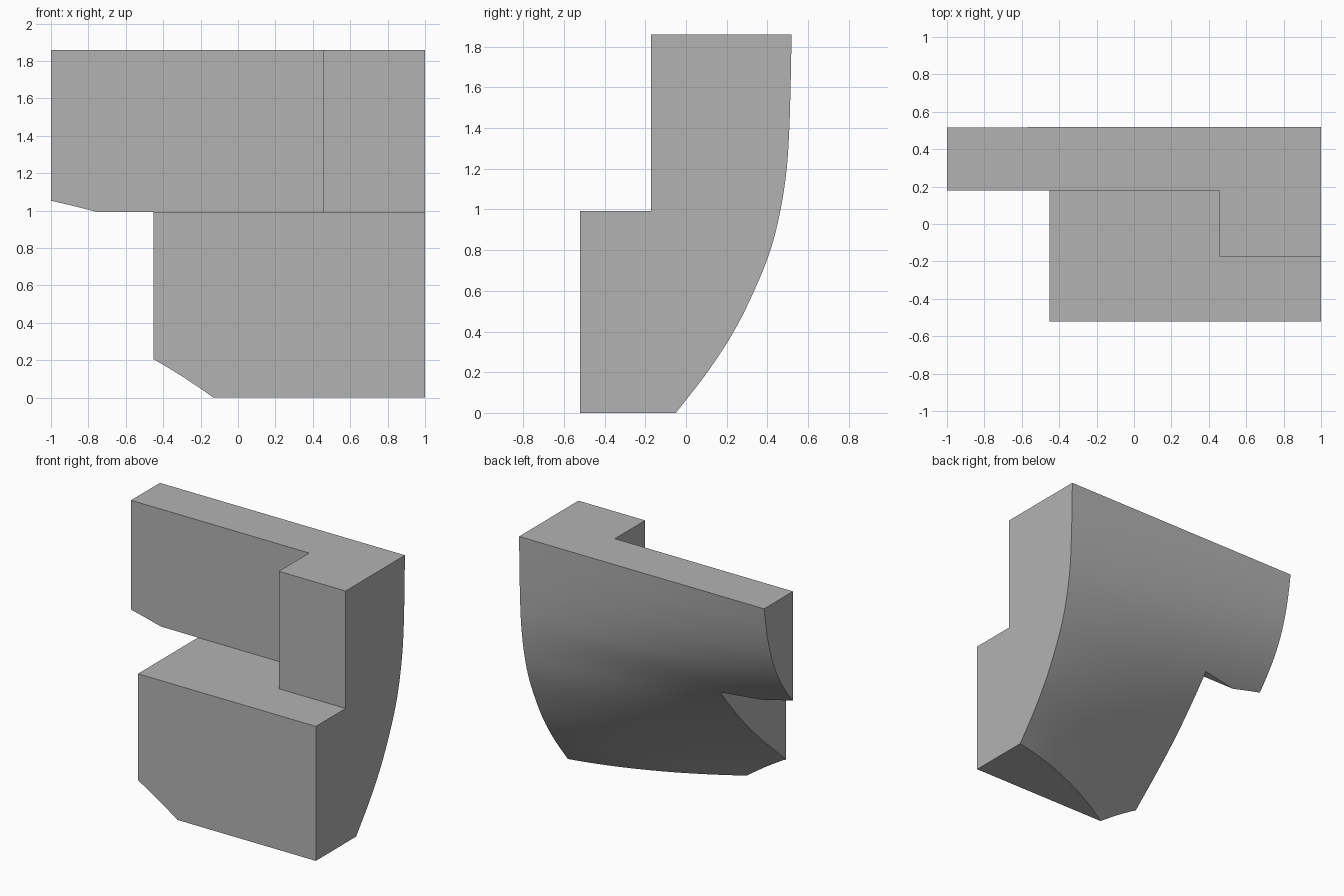
import bpy, bmesh, math

cube = bpy.data.objects.get("Cube")
if cube:
    bpy.data.objects.remove(cube, do_unlink=True)

# Outer hull profiles (y at even height steps) at three stations along x
STEP = 0.2
STATIONS = {
    1.0: [-.05, .105, .235, .335, .415, .465, .495, .508, .514, .518, .521],
    -.45: [-.74, -.525, -.30, -.09, .09, .25, .37, .445, .488, .512, .528],
    -1.0: [-1.21, -.906, -.624, -.35, -.105, .13, .295, .405, .47, .508, .535],
}
HEIGHT, ROWS, COLS = 1.86, 48, 32


def along_profile(ys, z):
    """Smooth curve through evenly spaced profile values."""
    i = min(int(z / STEP), len(ys) - 2)
    t = z / STEP - i
    b, c = ys[i], ys[i + 1]
    a = ys[i - 1] if i else 2 * b - c
    d = ys[i + 2] if i + 2 < len(ys) else 2 * c - b
    return b + t / 2 * (c - a + t * (2*a - 5*b + 4*c - d + t * (3*(b - c) + d - a)))


def hull_y(x, z):
    """Quadratic blend of the stations."""
    total = 0
    for s, ys in STATIONS.items():
        weight = 1
        for o in STATIONS:
            if o != s:
                weight *= (x - o) / (s - o)
        total += weight * along_profile(ys, z)
    return total


def make_object(name, bm):
    bmesh.ops.recalc_face_normals(bm, faces=bm.faces[:])
    mesh = bpy.data.meshes.new(name)
    bm.to_mesh(mesh)
    bm.free()
    ob = bpy.data.objects.new(name, mesh)
    bpy.context.collection.objects.link(ob)
    return ob


def box(name, lo, hi):
    bm = bmesh.new()
    bmesh.ops.create_cube(bm, size=1)
    for v in bm.verts:
        v.co = [lo[k] if v.co[k] < 0 else hi[k] for k in range(3)]
    ob = make_object(name, bm)
    ob.hide_render = True
    return ob


# Solid block with the curved hull as its back
bm = bmesh.new()
grid = []
for i in range(COLS + 1):
    x = -1 + 2 * i / COLS
    grid.append([bm.verts.new((x, hull_y(x, z), z))
                 for z in (HEIGHT * j / ROWS for j in range(ROWS + 1))])
for i in range(COLS):
    for j in range(ROWS):
        bm.faces.new((grid[i][j], grid[i + 1][j], grid[i + 1][j + 1], grid[i][j + 1]))
rim = [e for e in bm.edges if e.is_boundary]
ret = bmesh.ops.extrude_edge_only(bm, edges=rim)
front = [g for g in ret["geom"] if isinstance(g, bmesh.types.BMVert)]
for v in front:
    v.co.y = -2
bmesh.ops.holes_fill(bm, edges=[e for e in bm.edges if e.is_boundary], sides=0)
body = make_object("curved_hull_block", bm)

# Cut the front plane, the lower side notch, the wall recess and the pillar face
LEDGE, SIDE, PILLAR = .993, -.453, .455
cutters = [
    box("front_cutter", (-3, -3, -1), (3, -.52, 3)),
    box("side_notch_cutter", (-3, -3, -1), (SIDE, 3, LEDGE)),
    box("recess_cutter", (-3, -3, LEDGE), (PILLAR, .18, 3)),
    box("pillar_cutter", (-3, -3, LEDGE), (3, -.173, 3)),
]
for cutter in cutters:
    mod = body.modifiers.new(cutter.name, "BOOLEAN")
    mod.operation = "DIFFERENCE"
    mod.solver = "EXACT"
    mod.object = cutter

bpy.context.view_layer.update()
graph = bpy.context.evaluated_depsgraph_get()
result = bpy.data.meshes.new_from_object(body.evaluated_get(graph))
body.modifiers.clear()
body.data = result
for cutter in cutters:
    bpy.data.objects.remove(cutter, do_unlink=True)

# Single grey finish
grey = bpy.data.materials.new("plain_grey")
grey.use_nodes = True
colour = (.45, .45, .45, 1)
grey.diffuse_color = colour
grey.node_tree.nodes["Principled BSDF"].inputs["Base Color"].default_value = colour
body.data.materials.clear()
body.data.materials.append(grey)

# Smooth hull, sharp edges
bpy.ops.object.select_all(action="DESELECT")
body.select_set(True)
bpy.context.view_layer.objects.active = body
bpy.ops.object.shade_smooth_by_angle(angle=math.radians(20))
